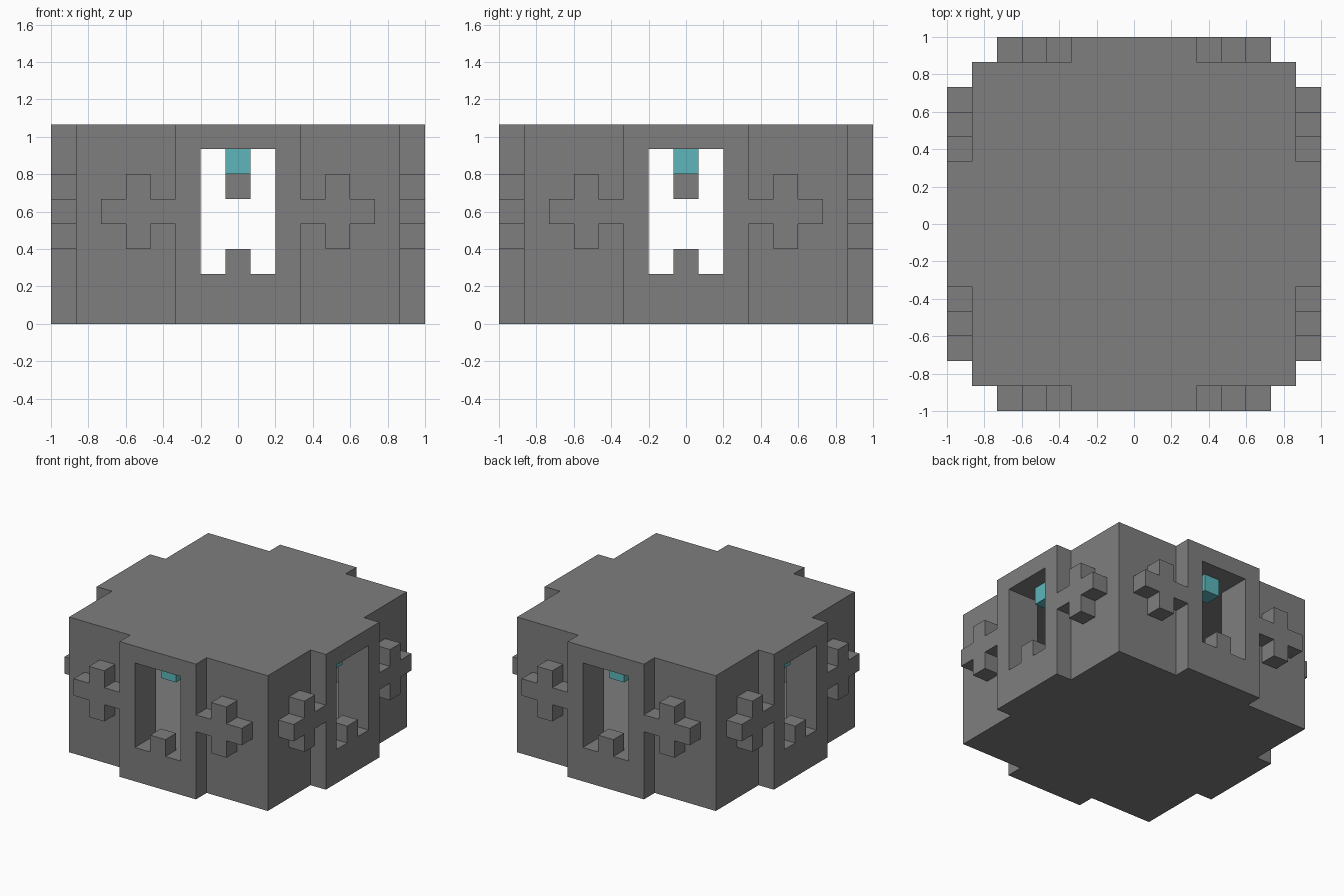
import bpy
import bmesh
from math import pi
from mathutils import Matrix, Vector

U = 2 / 15                      # one building block

if "Cube" in bpy.data.objects:
    bpy.data.objects.remove(bpy.data.objects["Cube"])


def material(name, rgb):
    mat = bpy.data.materials.new(name)
    mat.use_nodes = True
    mat.diffuse_color = (*rgb, 1)
    mat.node_tree.nodes["Principled BSDF"].inputs["Base Color"].default_value = (*rgb, 1)
    return mat


STONE = material("stone grey", (0.21, 0.21, 0.21))
LAMP = material("lamp teal", (0.11, 0.47, 0.50))


def turned(points, quarter):
    rot = Matrix.Rotation(quarter * pi / 2, 2)
    return [rot @ Vector(p) for p in points]


def four_fold(points):
    return [p for q in range(4) for p in turned(points, q)]


def prism(name, outline, depth, matrix, mat):
    """Extrude a flat outline (in blocks) along its local z and place it."""
    bm = bmesh.new()
    face = bm.faces.new([bm.verts.new((p[0], p[1], 0)) for p in outline])
    extruded = bmesh.ops.extrude_face_region(bm, geom=[face])["geom"]
    top = [g for g in extruded if isinstance(g, bmesh.types.BMVert)]
    bmesh.ops.translate(bm, verts=top, vec=(0, 0, depth))
    bm.transform(Matrix.Scale(U, 4) @ matrix)
    bmesh.ops.recalc_face_normals(bm, faces=bm.faces)
    mesh = bpy.data.meshes.new(name)
    bm.to_mesh(mesh)
    bm.free()
    mesh.materials.append(mat)
    obj = bpy.data.objects.new(name, mesh)
    bpy.context.collection.objects.link(obj)
    return obj


def box(name, low, high, mat=STONE, matrix=Matrix()):
    (x0, y0, z0), (x1, y1, z1) = low, high
    outline = [(x0, y0), (x1, y0), (x1, y1), (x0, y1)]
    return prism(name, outline, z1 - z0, matrix @ Matrix.Translation((0, 0, z0)), mat)


# Hull: square block with a raised panel on every side
quarter = [(-6.5, -6.5), (-2.5, -6.5), (-2.5, -7.5), (2.5, -7.5), (2.5, -6.5)]
hull = prism("hull", four_fold(quarter), 8, Matrix(), STONE)

# Hollow room and the openings through all four panels
cutters = [
    box("room_cutter", (-5.5, -5.5, 2), (5.5, 5.5, 7)),
    box("front_opening_cutter", (-1.5, -9, 2), (1.5, 9, 7)),
    box("side_opening_cutter", (-9, -1.5, 2), (9, 1.5, 7)),
]
for cutter in cutters:
    cutter.hide_render = True
    mod = hull.modifiers.new(cutter.name, "BOOLEAN")
    mod.operation = "DIFFERENCE"
    mod.solver = "EXACT"
    mod.object = cutter
bpy.context.view_layer.update()
evaluated = hull.evaluated_get(bpy.context.evaluated_depsgraph_get())
hull_mesh = bpy.data.meshes.new_from_object(evaluated)
hull.modifiers.clear()
hull.data = hull_mesh
for cutter in cutters:
    bpy.data.objects.remove(cutter)

# Per side: sill post, hanging lamp and two raised crosses
plus = four_fold([(1.5, -0.5), (1.5, 0.5), (0.5, 0.5)])
upright = Matrix.Rotation(pi / 2, 4, "X")
for i, side in enumerate(("front", "left", "back", "right")):
    spin = Matrix.Rotation(i * pi / 2, 4, "Z")
    box(side + "_sill_post", (-0.5, -7.5, 2), (0.5, -6.5, 3), STONE, spin)
    box(side + "_lamp", (-0.5, -6.5, 6), (0.5, -5.5, 7), LAMP, spin)
    for x, end in ((-4, "a"), (4, "b")):
        place = spin @ Matrix.Translation((x, -6.5, 4.5)) @ upright
        prism(f"{side}_cross_{end}", plus, 1, place, STONE)

# Short pillar hanging from the middle of the ceiling
box("ceiling_pillar", (-0.5, -0.5, 5), (0.5, 0.5, 7))
